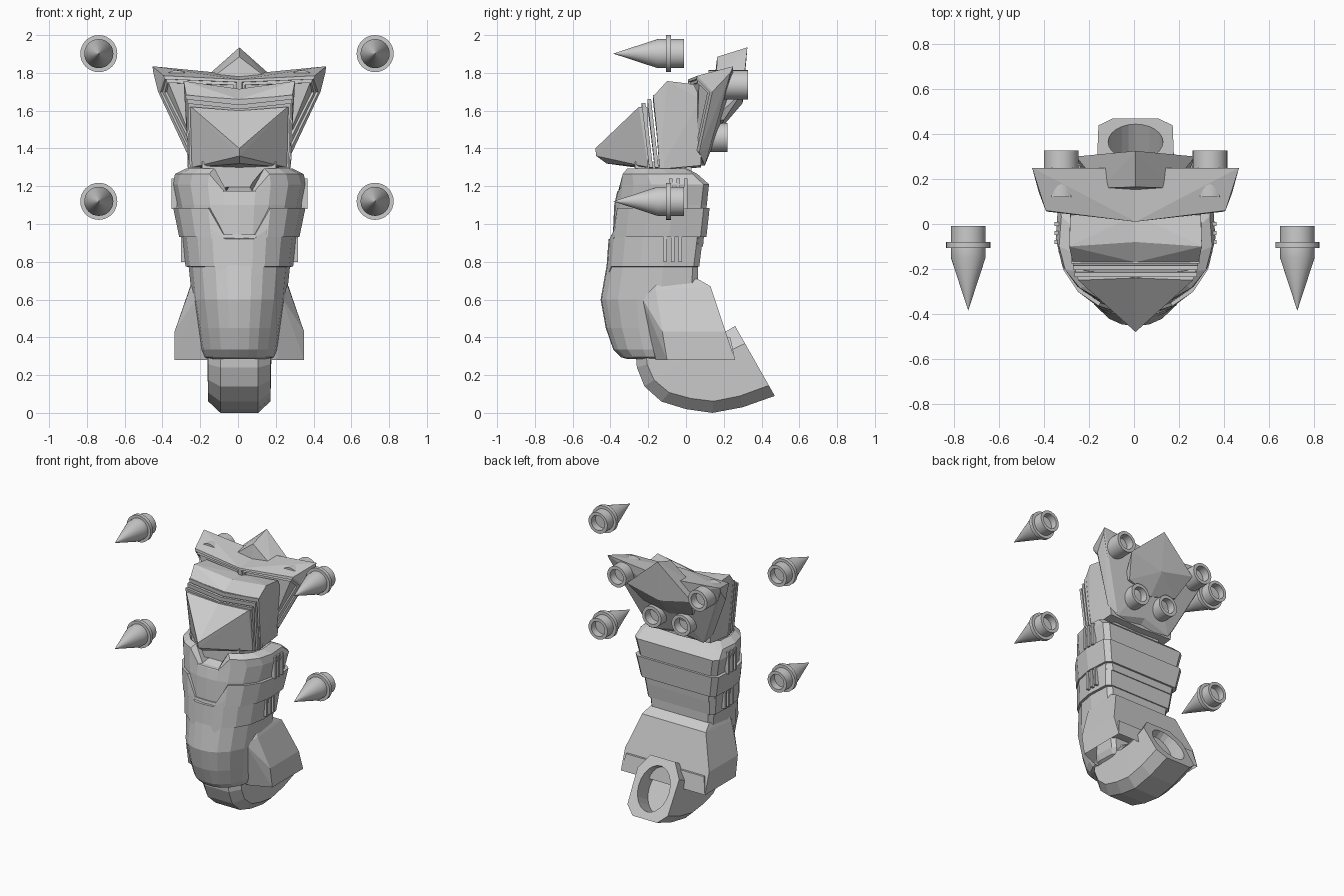
import bpy, bmesh, math
from mathutils import Vector

if "Cube" in bpy.data.objects:
    bpy.data.objects.remove(bpy.data.objects["Cube"])

CX = 0.007  # small sideways offset of the body


def finish(bm, name, smooth=False):
    bmesh.ops.recalc_face_normals(bm, faces=bm.faces)
    me = bpy.data.meshes.new(name)
    bm.to_mesh(me)
    bm.free()
    ob = bpy.data.objects.new(name, me)
    bpy.context.collection.objects.link(ob)
    if smooth:
        bpy.ops.object.select_all(action='DESELECT')
        ob.select_set(True)
        bpy.context.view_layer.objects.active = ob
        bpy.ops.object.shade_smooth_by_angle(angle=math.radians(30))
    return ob


def half_hull(name, pts, edit=None):
    """Convex right half, mirrored to the left and welded on x = 0."""
    bm = bmesh.new()
    for p in pts:
        bm.verts.new(p)
    r = bmesh.ops.convex_hull(bm, input=bm.verts[:])
    junk = [v for v in r['geom_interior'] + r['geom_unused'] if isinstance(v, bmesh.types.BMVert)]
    bmesh.ops.delete(bm, geom=list(set(junk)), context='VERTS')
    mid = [f for f in bm.faces if all(abs(v.co.x) < 1e-5 for v in f.verts)]
    bmesh.ops.delete(bm, geom=mid, context='FACES')
    d = bmesh.ops.duplicate(bm, geom=bm.verts[:] + bm.edges[:] + bm.faces[:])
    for v in d['geom']:
        if isinstance(v, bmesh.types.BMVert):
            v.co.x *= -1
    bmesh.ops.remove_doubles(bm, verts=bm.verts, dist=1e-4)
    bmesh.ops.recalc_face_normals(bm, faces=bm.faces)
    bmesh.ops.dissolve_limit(bm, angle_limit=0.02, verts=bm.verts, edges=bm.edges)
    if edit:
        edit(bm)
    ob = finish(bm, name)
    ob.location.x = CX
    return ob


def skin(bm, rings, caps=(True, True)):
    vs = [[bm.verts.new(p) for p in r] for r in rings]
    n = len(vs[0])
    for a, b in zip(vs, vs[1:]):
        for i in range(n):
            bm.faces.new((a[i], a[(i + 1) % n], b[(i + 1) % n], b[i]))
    if caps[0]:
        bm.faces.new(vs[0])
    if caps[1]:
        bm.faces.new(vs[-1])
    return vs


# U-shaped body outline: side fraction, back-to-front fraction
U = [(.87, 0), (.97, .06), (1, .38), (.92, .63), (.73, .82), (.47, .94), (.24, .99)]
U = U + [(0, 1)] + [(-x, y) for x, y in reversed(U)]


def band(name, rings):
    """rings: z, half width, back y, front y, depth of the front dip"""
    bm = bmesh.new()
    out = []
    for z, w, yb, yf, dip in rings:
        ring = []
        for u, v in U:
            k = min(1, max(0, (.47 - abs(u)) / .23))
            ring.append((u * w, yb + (yf - yb) * v, z - dip * k))
        out.append(ring)
    skin(bm, out)
    finish(bm, name).location.x = CX


def box(name, lo, hi):
    bm = bmesh.new()
    bmesh.ops.create_cube(bm, size=1)
    for v in bm.verts:
        v.co = [lo[i] + (v.co[i] + .5) * (hi[i] - lo[i]) for i in range(3)]
    finish(bm, name)


def lathe(name, prof, loc, n=32):
    """profile (radius, y) spun around the y axis"""
    bm = bmesh.new()
    rings = [[(max(r, 1e-4) * math.cos(2 * math.pi * i / n), y,
               max(r, 1e-4) * math.sin(2 * math.pi * i / n)) for i in range(n)] for r, y in prof]
    skin(bm, rings)
    finish(bm, name, True).location = loc


# torso: collar, overlapping bands, waist
band("collar", [(.88, .29, .09, -.39, 0), (1.1, .33, .11, -.38, 0), (1.21, .355, .122, -.365, .04),
                (1.265, .34, .06, -.36, .09), (1.295, .28, 0, -.33, .12), (1.2, .22, -.03, -.26, 0)])
band("chest_band", [(.93, .29, .08, -.39, .08), (.93, .318, .108, -.412, .08), (1.085, .35, .125, -.395, .14),
                    (1.085, .32, .1, -.37, .14)])
band("belly_band", [(.77, .25, .05, -.4, .06), (.775, .285, .07, -.425, .06), (.97, .308, .095, -.41, .05)])
band("waist", [(.42, .14, 0, -.26, 0), (.285, .17, 0, -.31, 0), (.295, .19, .02, -.345, 0), (.335, .207, .04, -.385, 0),
               (.45, .225, .05, -.425, 0), (.6, .25, .06, -.452, 0), (.84, .275, .065, -.41, 0)])
box("neck", (-.19, -.27, 1.05), (.2, .03, 1.33))

# side ribs on the torso
for s in (-1, 1):
    for i in range(3):
        y = -.09 + .04 * i
        box("upper_rib", (CX + s * .345 - .015, y, 1.08), (CX + s * .345 + .015, y + .018, 1.24))
        box("lower_rib", (CX + s * .295 - .015, y - .03, .8), (CX + s * .295 + .015, y - .012, .94))


# flared rear skirt, hollow underneath
def hollow(bm):
    low = [f for f in bm.faces if f.normal.z < -.95]
    bmesh.ops.inset_region(bm, faces=low, thickness=.035)
    for v in {v for f in low for v in f.verts}:
        v.co.z += .12


half_hull("rear_skirt", [
    (0, -.16, .28), (.2, -.16, .28), (.22, -.24, .62), (0, -.24, .62), (.343, -.1, .28), (.343, -.125, .43),
    (.265, -.16, .65), (.343, .26, .28), (.343, .21, .43), (.26, .13, .67), (.24, .06, .71),
    (.24, -.15, .71), (0, .26, .28), (0, .13, .67), (0, .06, .71), (0, -.15, .71)], hollow)

# curved exhaust pipe: outer and inner bend points (y, z, y, z)
bend = [(-.27, .36, .1, .36), (-.26, .24, .1, .36), (-.22, .14, .12, .37), (-.13, .06, .14, .38),
        (0, .02, .16, .4), (.14, 0, .18, .41), (.3, .03, .21, .43), (.47, .09, .26, .46)]
octo = [(.1, 0), (.165, .15), (.17, .75), (.1, 1), (-.1, 1), (-.17, .75), (-.165, .15), (-.1, 0)]
bm = bmesh.new()
rings = [[(x, a + (c - a) * t, b + (d - b) * t) for x, t in octo] for a, b, c, d in bend]
vs = skin(bm, rings, (True, False))
lip = [bm.edges.get((vs[-1][i], vs[-1][(i + 1) % 8])) for i in range(8)]
mid = Vector((0, .365, .275))
up = Vector((0, -.21, .37)).normalized()
back = Vector((0, .37, .21)).normalized()
holes = []
for depth in (0, .14):
    holes.append([mid - back * depth + Vector((.122 * math.cos(math.pi * i / 12), 0, 0))
                  + up * .16 * math.sin(math.pi * i / 12) for i in range(24)])
hv = skin(bm, holes, (False, True))
bmesh.ops.bridge_loops(bm, edges=lip + [bm.edges.get((hv[0][i], hv[0][(i + 1) % 24])) for i in range(24)])
finish(bm, "exhaust_pipe").location.x = CX

# head: pointed visor, stepped brow plates, main block
half_hull("visor", [(0, -.48, 1.4), (0, -.475, 1.36), (0, -.42, 1.32), (0, -.24, 1.6), (.255, -.25, 1.62),
                    (.27, -.2, 1.62), (.25, -.2, 1.3), (0, -.2, 1.29)])
for i in range(3):
    y, z, w = -.235 + .03 * i, 1.63 + .022 * i, .272 + .006 * i
    half_hull("brow_plate", [(a, b + k, c) for k in (0, .02) for a, b, c in
                             ((0, y, z - .02), (w, y, z + .01), (w - .01, y + .04, 1.3), (0, y + .04, 1.29))])
half_hull("head_block", [
    (0, -.17, 1.66), (.28, -.17, 1.68), (.295, -.1, 1.757), (0, -.08, 1.715), (.29, .04, 1.74), (0, .04, 1.71),
    (.29, .08, 1.66), (0, .08, 1.66), (.268, -.14, 1.29), (.26, .08, 1.31), (0, -.14, 1.28), (0, .08, 1.3)])


# horned crest with a recessed front panel
def recess(bm):
    for s in (-1, 1):
        fs = [f for f in bm.faces if f.normal.y < -.5 and f.calc_center_median().x * s > 0]
        for depth in (0, .012, .0, .012):
            bmesh.ops.inset_region(bm, faces=fs, thickness=.02 if not depth else .003, depth=-depth)


half_hull("crest", [
    (0, .01, 1.765), (.4, .06, 1.785), (.46, .25, 1.835), (0, .25, 1.79), (.455, .235, 1.8), (.43, .14, 1.7),
    (0, .03, 1.7), (.28, .07, 1.38), (.22, .1, 1.31), (0, .06, 1.31), (0, .12, 1.36), (.27, .12, 1.4),
    (0, .24, 1.66)], recess)
half_hull("crest_peak", [
    (0, .165, 1.885), (0, .325, 1.935), (.15, .16, 1.77), (.265, .3, 1.7), (.2, .2, 1.55), (.2, .14, 1.55),
    (0, .3, 1.64), (0, .18, 1.5), (0, .12, 1.5)])

# rear nozzles
for s in (-1, 1):
    for x, y0, y1, z in ((.331, .12, .327, 1.737), (.12, .05, .22, 1.457)):
        lathe("nozzle", [(.077, y0), (.077, y1), (.054, y1), (.054, y1 - .06), (0, y1 - .06)], (CX + s * x, 0, z))

# four floating spikes
spike = [(0, -.385), (.077, -.15), (.077, -.107), (.098, -.107), (.098, -.08), (.077, -.08),
         (.077, -.01), (.055, -.01), (.055, -.06), (0, -.06)]
for x in (-.737, .726):
    for z in (1.12, 1.902):
        lathe("spike", spike, (x, 0, z))
